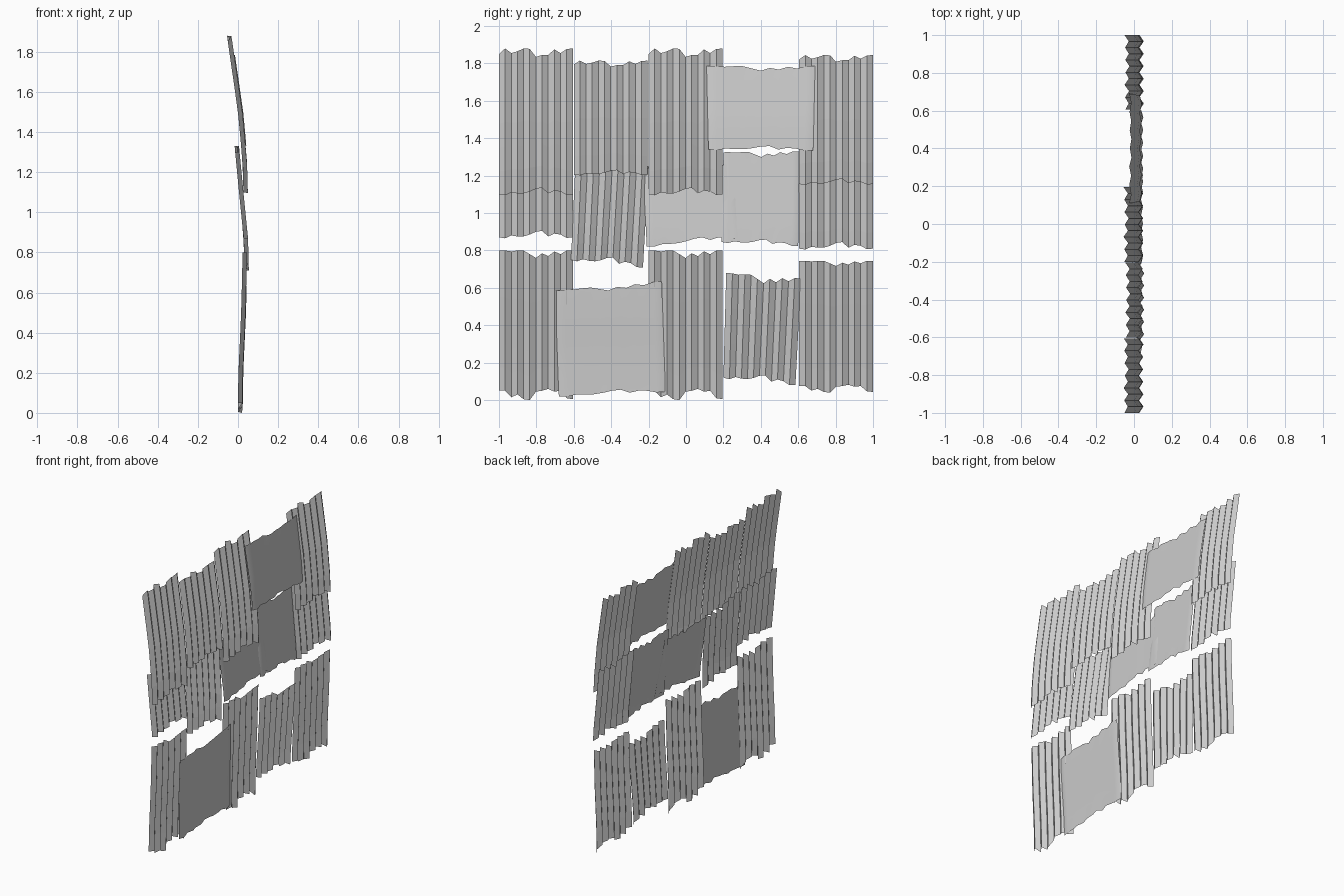
import bpy, math

if "Cube" in bpy.data.objects:
    bpy.data.objects.remove(bpy.data.objects["Cube"])

COLS, ROWS = 12, 6

# ragged edge offsets across one sheet
RAG_TALL_TOP = [-.03, 0, -.025, -.015, 0, -.002, -.045, -.035, -.035, -.005, -.025, -.003, 0]
RAG_TOP = [0, 0, -.005, 0, 0, -.02, -.04, -.015, -.03, -.005, -.02, 0, 0]
RAG_BOTTOM = [.05, .05, .015, .03, .005, 0, .045, .05, .06, .045, .05, .01, .005]
RAG_LAP = [0, -.005, .01, .005, .005, .015, .03, .035, .005, .02, .015, -.003, 0]

# side profiles of the wall: (z, x) for each row
LOWER = [(0, .010), (.2, .013), (.5, .027), (.8, .034)]
MIDDLE = [(.72, .043), (.87, .039), (1.1, .016), (1.33, -.006)]
UPPER = [(1.1, .038), (1.25, .034), (1.5, .011), (1.7, -.018), (1.88, -.044)]


def lean(profile, z):
    z = min(max(z, profile[0][0]), profile[-1][0])
    for (za, xa), (zb, xb) in zip(profile, profile[1:]):
        if z <= zb:
            return xa + (xb - xa) * (z - za) / (zb - za)
    return profile[-1][1]


def sheet(name, profile, bl, br, tr, tl, top=RAG_TOP, bottom=RAG_LAP,
          rag=1.0, amp=.011, push=0.0, smooth=False):
    """Corrugated sheet spanning four (y, z) corners."""
    verts, faces = [], []
    for j in range(ROWS + 1):
        v = j / ROWS
        for i in range(COLS + 1):
            u = i / COLS
            y = (1-v) * (bl[0]*(1-u) + br[0]*u) + v * (tl[0]*(1-u) + tr[0]*u)
            z = (1-v) * (bl[1]*(1-u) + br[1]*u + bottom[i]*rag)
            z += v * (tl[1]*(1-u) + tr[1]*u + top[i]*rag)
            x = lean(profile, z) + push + (amp if i % 2 else -amp)
            verts.append((x, y, z))
    n = COLS + 1
    for j in range(ROWS):
        for i in range(COLS):
            a = j * n + i
            faces.append((a, a + 1, a + n + 1, a + n))
    me = bpy.data.meshes.new(name)
    me.from_pydata(verts, [], faces)
    ob = bpy.data.objects.new(name, me)
    bpy.context.collection.objects.link(ob)
    if smooth:
        me.polygons.foreach_set("use_smooth", [True] * len(me.polygons))
    return ob


def upright(name, profile, y, z0, z1, **kw):
    return sheet(name, profile, (y, z0), (y + .395, z0), (y + .395, z1), (y, z1), **kw)


# lower row
upright("lower_sheet_1", LOWER, -1, 0, .8, bottom=RAG_BOTTOM)
sheet("lower_patch_2", LOWER, (-.68, .02), (-.11, .045), (-.13, .635), (-.70, .585),
      rag=.6, amp=.005, push=.008, smooth=True)
upright("lower_sheet_3", LOWER, -.2, 0, .8, bottom=RAG_BOTTOM)
sheet("lower_tilted_4", LOWER, (.2, .12), (.585, .08), (.615, .65), (.215, .68))
upright("lower_sheet_5", LOWER, .605, .04, .745, bottom=RAG_BOTTOM, rag=.7)

# middle row, tucked behind the upper row
upright("middle_sheet_1", MIDDLE, -1, .87, 1.30)
sheet("middle_tilted_2", MIDDLE, (-.615, .75), (-.23, .71), (-.20, 1.25), (-.59, 1.29))
sheet("middle_patch_3", MIDDLE, (-.21, .82), (.30, .87), (.24, 1.26), (-.23, 1.24),
      rag=.6, amp=.005, push=.003, smooth=True)
sheet("middle_patch_4", MIDDLE, (.19, .845), (.60, .825), (.605, 1.33), (.20, 1.325),
      rag=.7, amp=.005, push=.004, smooth=True)
upright("middle_sheet_5", MIDDLE, .605, .81, 1.33)

# upper row
upright("upper_sheet_1", UPPER, -1, 1.10, 1.88, top=RAG_TALL_TOP)
upright("upper_sheet_2", UPPER, -.6, 1.205, 1.815, top=RAG_TALL_TOP, rag=.7)
upright("upper_sheet_3", UPPER, -.2, 1.10, 1.88, top=RAG_TALL_TOP)
sheet("upper_patch_4", UPPER, (.12, 1.34), (.68, 1.335), (.69, 1.785), (.11, 1.785),
      rag=.6, amp=.005, push=.010, smooth=True)
upright("upper_sheet_5", UPPER, .605, 1.155, 1.845, top=RAG_TALL_TOP, rag=.8)
